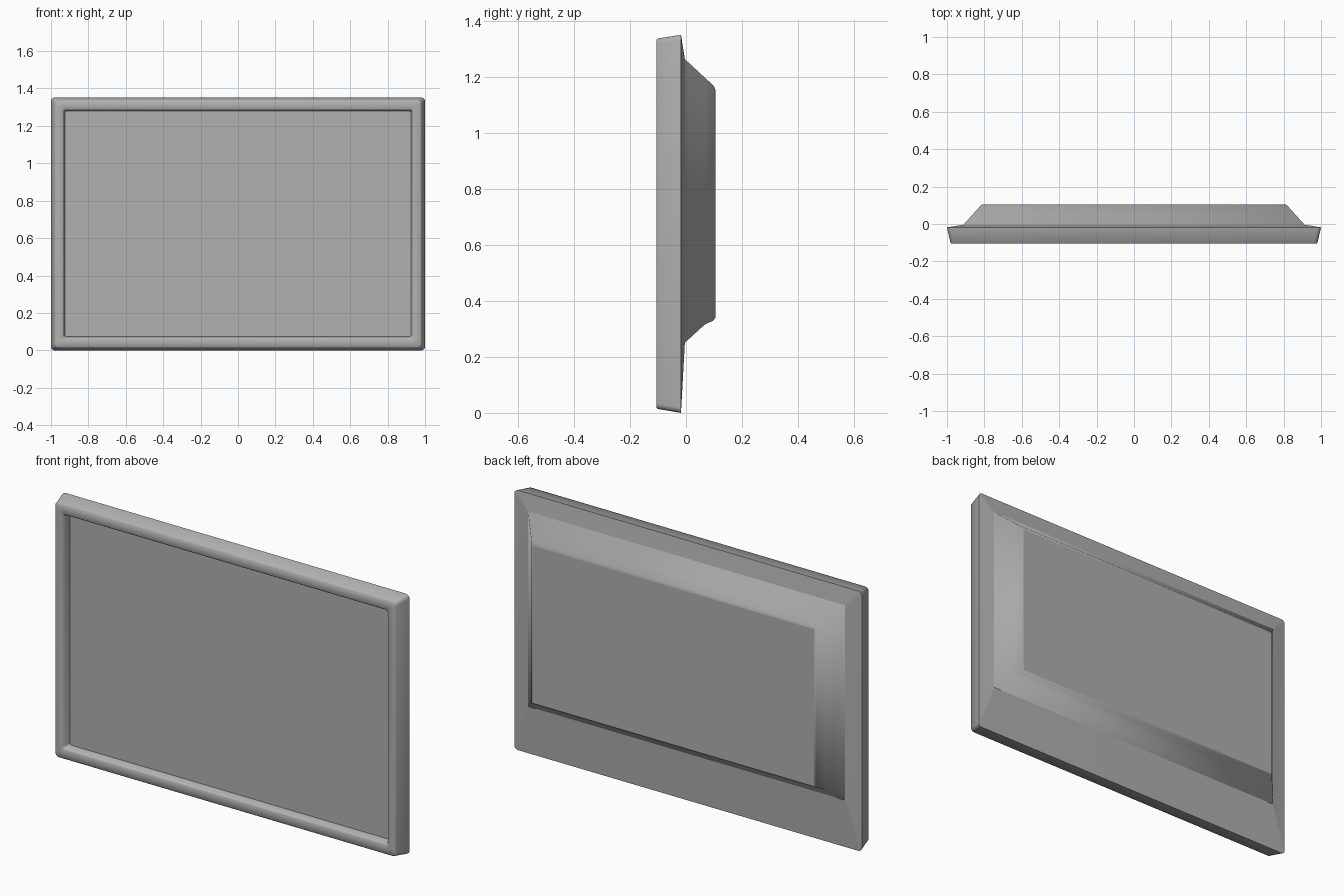
import bpy, bmesh, math

if "Cube" in bpy.data.objects:
    bpy.data.objects.remove(bpy.data.objects["Cube"])

# medium grey plastic
grey = bpy.data.materials.new("grey_plastic")
grey.diffuse_color = (0.44, 0.44, 0.44, 1)
grey.use_nodes = True
grey.node_tree.nodes["Principled BSDF"].inputs["Base Color"].default_value = grey.diffuse_color


def ring_points(half, z0, z1, y, r):
    """Rectangle in the XZ plane at depth y; corners rounded when r > 0."""
    seg = 4 if r else 0
    corners = [(half - r, z0 + r, -90), (half - r, z1 - r, 0),
               (-half + r, z1 - r, 90), (-half + r, z0 + r, 180)]
    pts = []
    for cx, cz, a0 in corners:
        for i in range(seg + 1):
            a = math.radians(a0 + 90 * i / max(seg, 1))
            pts.append((cx + r * math.cos(a), y, cz + r * math.sin(a)))
    return pts


def loft(name, rings, cap_end, angle):
    """Bridge a stack of rectangles from front to back, optionally capping."""
    bm = bmesh.new()
    loops = [[bm.verts.new(p) for p in ring_points(*r)] for r in rings]
    for a, b in zip(loops, loops[1:]):
        n = len(a)
        for i in range(n):
            j = (i + 1) % n
            bm.faces.new((a[i], a[j], b[j], b[i]) if cap_end == 'BACK'
                         else (a[i], b[i], b[j], a[j]))
    if cap_end:
        bm.faces.new(loops[-1][::-1] if cap_end == 'BACK' else loops[-1])
    bm.normal_update()
    # back parts must face +y, front parts -y
    total = sum(f.normal.y * f.calc_area() for f in bm.faces)
    if (total > 0) != (rings[0][3] <= rings[-1][3] and name in BACK_PARTS):
        bmesh.ops.reverse_faces(bm, faces=bm.faces)
    me = bpy.data.meshes.new(name)
    bm.to_mesh(me)
    bm.free()
    me.materials.append(grey)
    ob = bpy.data.objects.new(name, me)
    bpy.context.collection.objects.link(ob)
    bpy.ops.object.select_all(action='DESELECT')
    ob.select_set(True)
    bpy.context.view_layer.objects.active = ob
    bpy.ops.object.shade_smooth_by_angle(angle=math.radians(angle))


BACK_PARTS = {"back_rim", "back_housing"}

# bezel: outer side, front rim and inner wall, softly shaded
loft("bezel", [
    (1.0, 0.0, 1.352, -0.018, 0.02),
    (0.981, 0.014, 1.339, -0.101, 0.02),
    (0.977, 0.018, 1.335, -0.105, 0.02),
    (0.938, 0.062, 1.290, -0.105, 0.012),
    (0.933, 0.067, 1.285, -0.101, 0.012),
    (0.924, 0.073, 1.279, -0.062, 0.010),
], None, 110)

# flat display panel, recessed behind the bezel
loft("screen", [(0.926, 0.071, 1.281, -0.062, 0.010)], 'FRONT', 30)

# shallow sloping rim around the housing
loft("back_rim", [
    (1.0, 0.0, 1.352, -0.018, 0.02),
    (0.912, 0.251, 1.265, -0.004, 0.004),
], None, 40)

# raised housing with sloped sides and softened back edge
loft("back_housing", [
    (0.914, 0.249, 1.267, -0.006, 0),
    (0.849, 0.315, 1.200, 0.066, 0),
    (0.819, 0.331, 1.170, 0.099, 0),
    (0.811, 0.340, 1.155, 0.105, 0),
], 'BACK', 85)
